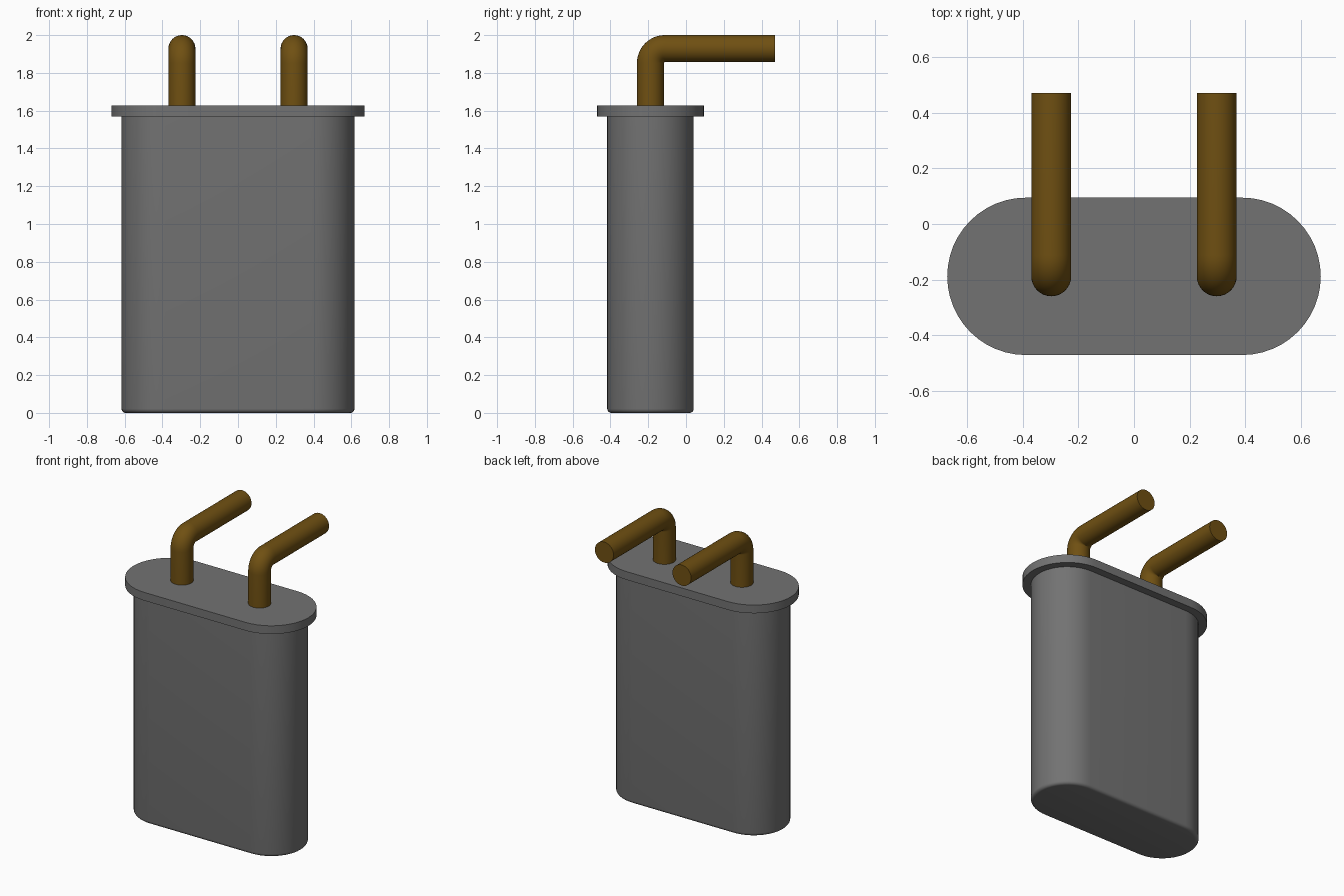
import bpy
import bmesh
import math
from mathutils import Vector

cube = bpy.data.objects.get("Cube")
if cube:
    bpy.data.objects.remove(cube, do_unlink=True)

CY = -0.188          # depth of the can's centre line
HALF = 0.388         # half length of the straight sides
PIN_X, PIN_R = 0.297, 0.0715


def material(name, rgb, roughness=0.5):
    mat = bpy.data.materials.new(name)
    mat.use_nodes = True
    mat.diffuse_color = (*rgb, 1)
    bsdf = mat.node_tree.nodes["Principled BSDF"]
    bsdf.inputs["Base Color"].default_value = (*rgb, 1)
    bsdf.inputs["Roughness"].default_value = roughness
    return mat


def loft(name, rings, mat):
    """Skin a closed, capped solid over a list of equal-sized rings."""
    bm = bmesh.new()
    loops = [[bm.verts.new(p) for p in ring] for ring in rings]
    for a, b in zip(loops, loops[1:]):
        for i in range(len(a)):
            j = (i + 1) % len(a)
            bm.faces.new((a[i], a[j], b[j], b[i]))
    bm.faces.new(loops[0][::-1])
    bm.faces.new(loops[-1])
    bmesh.ops.recalc_face_normals(bm, faces=bm.faces)
    mesh = bpy.data.meshes.new(name)
    bm.to_mesh(mesh)
    bm.free()
    mesh.materials.append(mat)
    obj = bpy.data.objects.new(name, mesh)
    bpy.context.collection.objects.link(obj)
    bpy.ops.object.select_all(action="DESELECT")
    obj.select_set(True)
    bpy.context.view_layer.objects.active = obj
    bpy.ops.object.shade_smooth_by_angle(angle=math.radians(35))
    return obj


def stadium(r, z, steps=24):
    """Outline with straight long sides and half-round ends."""
    pts = []
    for side in (1, -1):
        for i in range(steps + 1):
            a = math.pi * i / steps - side * math.pi / 2
            pts.append(Vector((side * HALF + r * math.cos(a),
                               CY + r * math.sin(a), z)))
    return pts


def pin_rings(x, sides=32, steps=12):
    """Round section swept up, around a tight bend, then straight back."""
    bend, axis_z = 0.076, 2.0 - PIN_R
    path = [(CY, 1.60, 0)]
    for i in range(steps + 1):
        a = math.pi / 2 * i / steps
        path.append((CY + bend * (1 - math.cos(a)),
                     axis_z - bend + bend * math.sin(a), a))
    path.append((0.47, axis_z, math.pi / 2))
    rings = []
    for y, z, a in path:
        u = Vector((0, math.cos(a), -math.sin(a)))
        rings.append([Vector((x, y, z)) + PIN_R * (
            math.cos(t) * Vector((1, 0, 0)) + math.sin(t) * u)
            for t in (2 * math.pi * k / sides for k in range(sides))])
    return rings


grey = material("grey metal", (0.17, 0.17, 0.17))
bronze = material("dark bronze", (0.16, 0.08, 0.006))

# Can with a small rounded bottom edge
R, B = 0.229, 0.022
can = [stadium(R - B * (1 - math.sin(a)), B * (1 - math.cos(a)))
       for a in (math.pi / 2 * i / 5 for i in range(6))]
can.append(stadium(R, 1.58))
loft("can_body", can, grey)

# Flat flange lid
loft("flange_lid", [stadium(0.2825, 1.57), stadium(0.2825, 1.627)], grey)

# Two bent pins
for label, side in (("left", 1), ("right", -1)):
    loft(label + "_pin", pin_rings(side * PIN_X), bronze)
